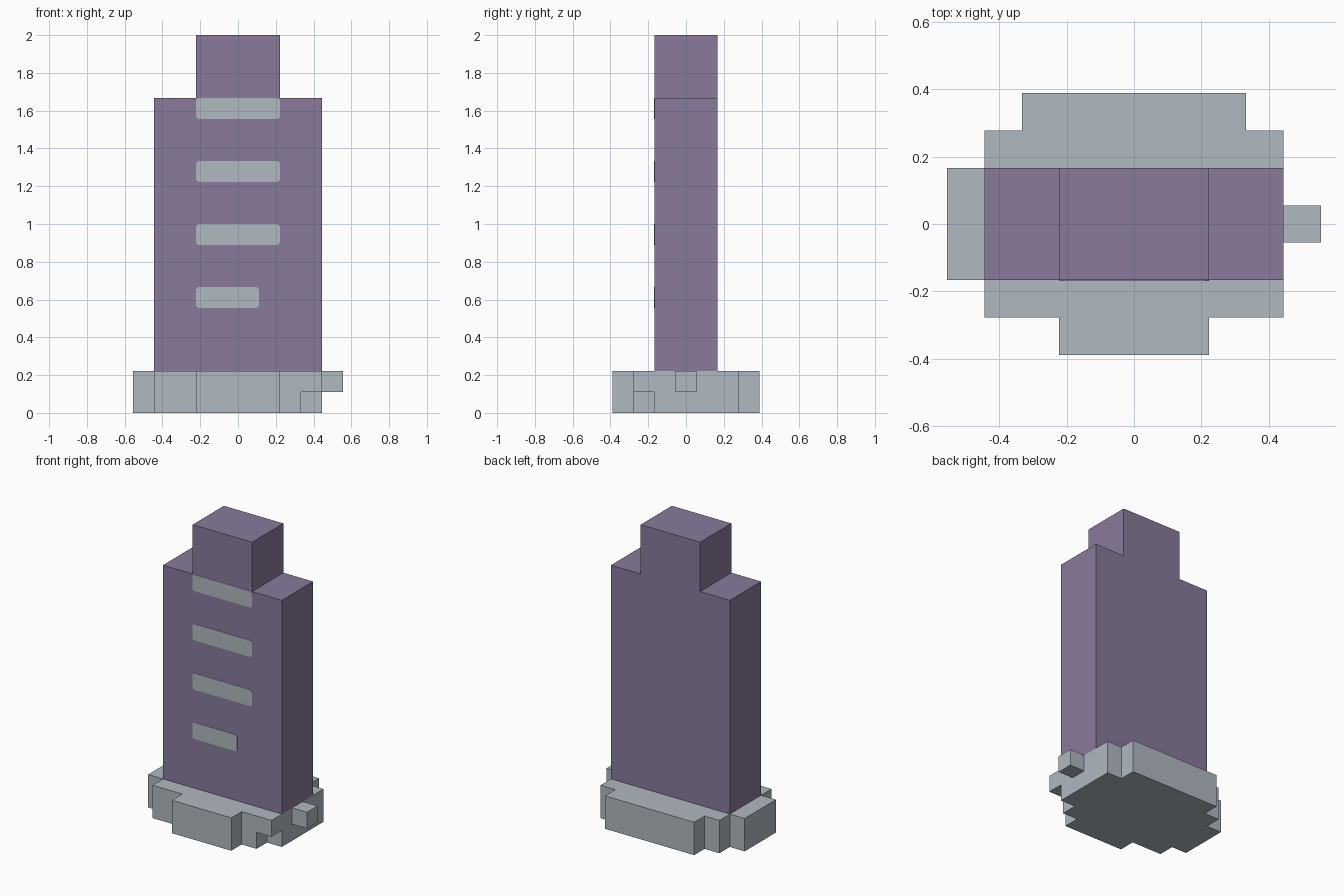
import bpy
import bmesh
from mathutils import Vector

cube = bpy.data.objects.get("Cube")
if cube:
    bpy.data.objects.remove(cube, do_unlink=True)

U = 1 / 9  # the building is laid out on a grid of this size


def material(name, rgb):
    lin = [((c / 255 + 0.055) / 1.055) ** 2.4 for c in rgb] + [1.0]
    mat = bpy.data.materials.new(name)
    mat.diffuse_color = lin
    mat.use_nodes = True
    bsdf = mat.node_tree.nodes["Principled BSDF"]
    bsdf.inputs["Base Color"].default_value = lin
    bsdf.inputs["Roughness"].default_value = 0.8
    return mat


def prism(name, points, direction, mat):
    """Extrude a flat outline (grid units) along a direction (grid units)."""
    bm = bmesh.new()
    face = bm.faces.new([bm.verts.new(Vector(p) * U) for p in points])
    ext = bmesh.ops.extrude_face_region(bm, geom=[face], use_keep_orig=True)
    verts = [g for g in ext["geom"] if isinstance(g, bmesh.types.BMVert)]
    bmesh.ops.translate(bm, verts=verts, vec=Vector(direction) * U)
    bmesh.ops.recalc_face_normals(bm, faces=bm.faces)
    mesh = bpy.data.meshes.new(name)
    bm.to_mesh(mesh)
    bm.free()
    mesh.materials.append(mat)
    obj = bpy.data.objects.new(name, mesh)
    bpy.context.collection.objects.link(obj)
    return obj


def box(name, x, y, z, mat):
    outline = [(x[0], y[0], z[0]), (x[1], y[0], z[0]),
               (x[1], y[1], z[0]), (x[0], y[1], z[0])]
    return prism(name, outline, (0, 0, z[1] - z[0]), mat)


purple = material("muted purple", (136, 122, 154))
grey = material("pale blue grey", (176, 184, 192))

# Stepped plinth
plan = [(-2, -3.5), (2, -3.5), (2, -2.5), (4, -2.5), (4, 2.5), (3, 2.5),
        (3, 3.5), (-3, 3.5), (-3, 2.5), (-4, 2.5), (-4, 1.5), (-5, 1.5),
        (-5, -1.5), (-4, -1.5), (-4, -2.5), (-2, -2.5)]
plinth = prism("plinth", [(x, y, 0) for x, y in plan], (0, 0, 2), grey)

# Undercut below the front left corner of the plinth
cutter = box("undercut_cutter", (3, 4.5), (-3, -1.5), (-0.5, 1), grey)
cutter.hide_render = True
cutter.hide_set(True)
cut = plinth.modifiers.new("undercut", "BOOLEAN")
cut.operation = "DIFFERENCE"
cut.solver = "EXACT"
cut.object = cutter
bpy.context.view_layer.objects.active = plinth
bpy.ops.object.modifier_apply(modifier=cut.name)
bpy.data.objects.remove(cutter, do_unlink=True)

# Small block on the left side
box("side_block", (4, 5), (-0.5, 0.5), (1, 2), grey)

# Tower with a narrower top
front = [(-4, 2), (4, 2), (4, 15), (2, 15), (2, 18), (-2, 18), (-2, 15), (-4, 15)]
prism("tower", [(x, -1.5, z) for x, z in front], (0, 3, 0), purple)

# Window bands with clipped corners; the lowest is shorter
C = 0.1
for i, (z, right) in enumerate([(5, 1), (8, 2), (11, 2), (14, 2)]):
    band = [(-2 + C, z), (right - C, z), (right, z + C), (right, z + 1 - C),
            (right - C, z + 1), (-2 + C, z + 1), (-2, z + 1 - C), (-2, z + C)]
    prism(f"window_band_{i + 1}", [(x, -1.5, a) for x, a in band],
          (0, -0.02, 0), grey)
